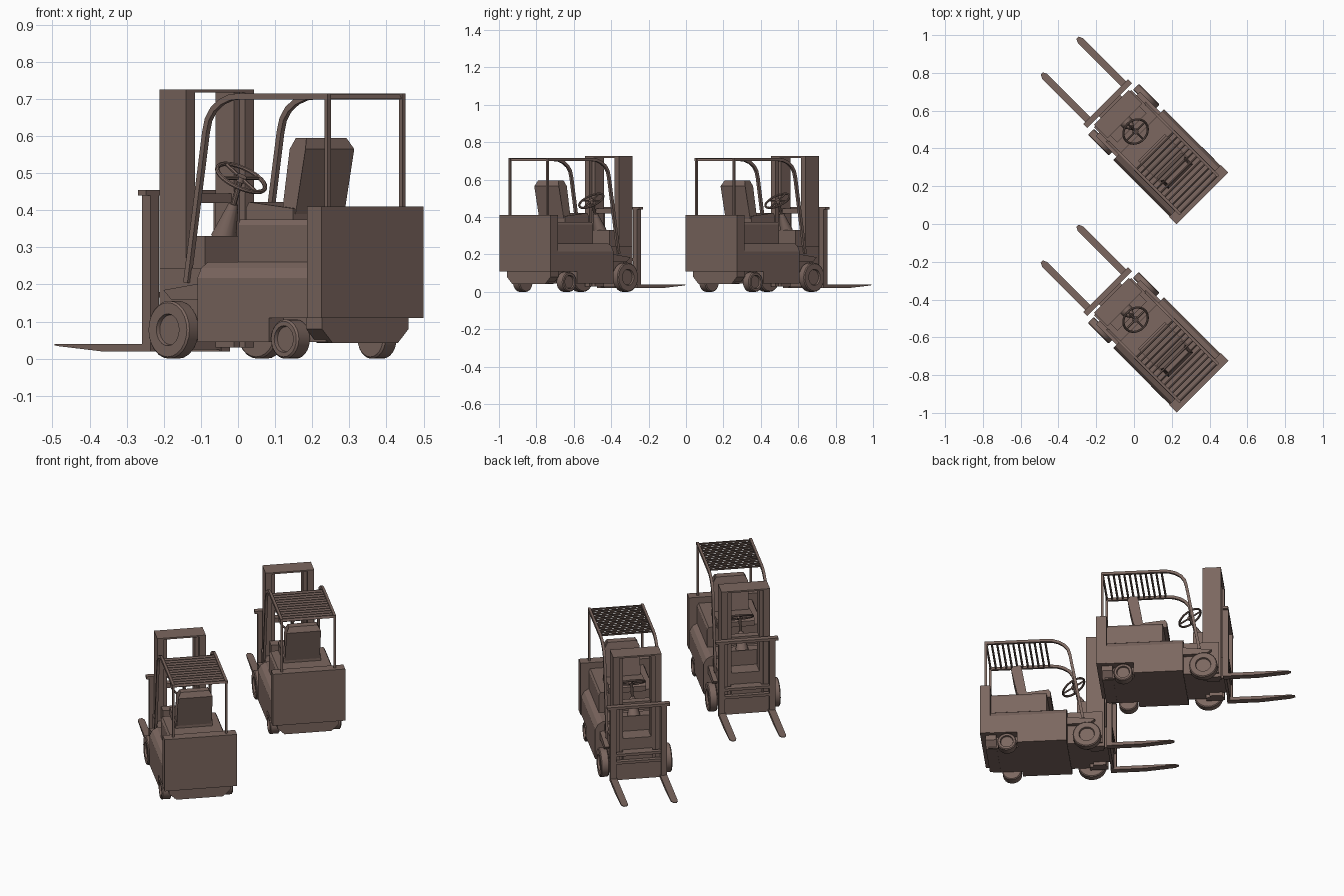
import bpy, bmesh, math
from mathutils import Matrix, Vector

if "Cube" in bpy.data.objects:
    bpy.data.objects.remove(bpy.data.objects["Cube"])

# One truck is built facing +y (x across, y forward), then turned 45 degrees and copied.
parts = []
paint = bpy.data.materials.new("brown_paint")
paint.diffuse_color = (0.2, 0.135, 0.115, 1)
paint.use_nodes = True
paint.node_tree.nodes["Principled BSDF"].inputs["Base Color"].default_value = paint.diffuse_color


def finish(name, bm):
    bmesh.ops.remove_doubles(bm, verts=bm.verts, dist=1e-5)
    bmesh.ops.recalc_face_normals(bm, faces=bm.faces)
    me = bpy.data.meshes.new(name)
    bm.to_mesh(me)
    bm.free()
    me.materials.append(paint)
    ob = bpy.data.objects.new(name, me)
    bpy.context.collection.objects.link(ob)
    parts.append(ob)
    return ob


def prism(name, profile, a, b, axis="x"):
    """Extrude a (y,z) profile along x, or an (x,z) profile along y."""
    bm = bmesh.new()
    put = (lambda p, t: (t, p[0], p[1])) if axis == "x" else (lambda p, t: (p[0], t, p[1]))
    face = bm.faces.new([bm.verts.new(put(p, a)) for p in profile])
    ext = bmesh.ops.extrude_face_region(bm, geom=[face])
    d = (b - a, 0, 0) if axis == "x" else (0, b - a, 0)
    bmesh.ops.translate(bm, vec=d, verts=[g for g in ext["geom"] if isinstance(g, bmesh.types.BMVert)])
    return finish(name, bm)


def box(name, x, y, z):
    return prism(name, [(y[0], z[0]), (y[1], z[0]), (y[1], z[1]), (y[0], z[1])], *x)


def lathe(name, profile, origin, axis, n=24):
    """Spin (distance along axis, radius) points around an axis."""
    bm = bmesh.new()
    axis = Vector(axis).normalized()
    side = axis.orthogonal().normalized()
    vs = [bm.verts.new(Vector(origin) + axis * h + side * r) for h, r in profile]
    es = [bm.edges.new(e) for e in zip(vs, vs[1:])]
    bmesh.ops.spin(bm, geom=vs + es, cent=origin, axis=axis, angle=2 * math.pi, steps=n)
    ob = finish(name, bm)
    for p in ob.data.polygons:
        p.use_smooth = True
    ob.data.set_sharp_from_angle(angle=math.radians(35))
    return ob


def ribbon(path, t):
    """Thicken a (y,z) path into a closed outline."""
    pts = [Vector(p) for p in path]
    up, dn = [], []
    for i, p in enumerate(pts):
        d = (pts[min(i + 1, len(pts) - 1)] - pts[max(i - 1, 0)]).normalized()
        n = Vector((-d.y, d.x)) * t / 2
        up.append(p + n)
        dn.append(p - n)
    return up + dn[::-1]


# Body with sloped sills, undercut at the rear wheels
def section(bottom):
    half = [(0.19, bottom), (0.19, 0.217), (0.175, 0.245), (0.15, 0.26)]
    return half + [(-x, z) for x, z in reversed(half)]


prism("body_middle", section(0.045), -0.308, -0.035, "y")
prism("body_rear", section(0.11), -0.46, -0.308, "y")
box("counterweight", (-0.194, 0.194), (-0.513, -0.456), (0.11, 0.41))
box("rear_chassis", (-0.135, 0.135), (-0.47, -0.3), (0.045, 0.112))
prism("rear_bumper", [(-0.165, 0.112), (-0.165, 0.08), (-0.125, 0.043), (0.125, 0.043),
                      (0.165, 0.08), (0.165, 0.112)], -0.485, -0.425, "y")
box("front_chassis", (-0.14, 0.14), (-0.04, 0.16), (0.05, 0.245))
box("cowl", (-0.11, 0.11), (0.015, 0.07), (0.24, 0.33))

# Engine hood under the seat
prism("hood", [(-0.15, 0.25), (0.15, 0.25), (0.15, 0.36), (0.142, 0.375), (-0.142, 0.375),
               (-0.15, 0.36)], -0.457, -0.15, "y")

# Seat
prism("seat_cushion", [(-0.31, 0.375), (-0.13, 0.375), (-0.13, 0.405), (-0.142, 0.422), (-0.31, 0.405)], -0.1, 0.1)
back = prism("seat_back", [(-0.26, 0.39), (-0.29, 0.565), (-0.297, 0.595), (-0.337, 0.595),
                           (-0.35, 0.565), (-0.312, 0.39)], -0.093, 0.093)
for v in back.data.vertices:
    if v.co.z > 0.58:
        v.co.x *= 0.82

# Steering column and wheel
hub = Vector((0, -0.012, 0.487))
tilt = Vector((0, -math.sin(math.radians(33)), math.cos(math.radians(33))))
foot = Vector((0, 0.055, 0.325))
lathe("steering_boot", [(0, 0), (0, 0.035), (0.1, 0.013), (0.1, 0)], foot, hub - foot, 12)
lathe("steering_column", [(0, 0), (0, 0.008), (0.172, 0.008), (0.172, 0)], foot, hub - foot, 10)
lathe("steering_hub", [(-0.008, 0), (-0.008, 0.016), (0.006, 0.014), (0.006, 0)], hub, tilt, 12)
rim = [(0.006 * math.sin(a * math.pi / 4), 0.07 + 0.006 * math.cos(a * math.pi / 4)) for a in range(9)]
lathe("steering_rim", rim, hub, tilt, 32)
for i in range(4):
    d = Matrix.Rotation(i * math.pi / 2, 3, tilt) @ Vector((1, 0, 0))
    lathe("steering_spoke", [(0, 0.005), (0.07, 0.005)], hub, d, 6)

# Wheels with recessed hubs, fenders, guard rails, mast rails, forks on both sides
guard = [(-0.49, 0.707), (-0.15, 0.707), (-0.115, 0.704), (-0.08, 0.692), (-0.05, 0.672),
         (-0.03, 0.645), (-0.02, 0.61), (0.052, 0.205)]
for s in (-1, 1):
    for label, y, r, w, h in (("front", 0.077, 0.078, 0.045, 0.043), ("rear", -0.365, 0.053, 0.052, 0.036)):
        lathe(label + "_wheel", [(-w, 0), (-w, r - 0.005), (-w + 0.005, r), (-0.005, r), (0, r - 0.005),
                                 (0, h), (-0.01, h * 0.93), (-0.01, 0)], (s * 0.191, y, r), (s, 0, 0))
    prism("fender", [(-0.036, 0.16), (0.09, 0.16), (0.12, 0.185), (-0.036, 0.205)], s * 0.13, s * 0.165)
    prism("guard_rail", ribbon(guard, 0.016), s * 0.135, s * 0.149)
    box("guard_rear_post", (s * 0.136, s * 0.148), (-0.49, -0.478), (0.4, 0.71))
    box("mast_outer_rail", (s * 0.095, s * 0.13), (0.069, 0.17), (0.03, 0.722))
    box("mast_inner_rail", (s * 0.075, s * 0.096), (0.09, 0.16), (0.03, 0.718))
    box("carriage_upright", (s * 0.12, s * 0.152), (0.182, 0.213), (0.02, 0.445))
    # Fork blade: side profile tapers, tip narrows in plan
    fork = prism("fork", [(0.185, 0.02), (0.37, 0.02), (0.535, 0.034), (0.557, 0.036), (0.557, 0.039),
                          (0.535, 0.039), (0.185, 0.039)], s * 0.115, s * 0.152)
    for v in fork.data.vertices:
        if v.co.y > 0.55:
            v.co.x = s * 0.1335 + (v.co.x - s * 0.1335) * 0.45

# Overhead slats
for i in range(12):
    y = -0.482 + i * 0.0295
    prism("guard_slat", [(y - 0.005, 0.7), (y, 0.7), (y + 0.005, 0.713), (y, 0.713)], -0.14, 0.14)

# Mast cross members and carriage
box("mast_top_plate", (-0.13, 0.13), (0.069, 0.17), (0.717, 0.726))
box("mast_middle_bar", (-0.1, 0.1), (0.1, 0.14), (0.42, 0.445))
box("carriage_top_bar", (-0.168, 0.168), (0.182, 0.213), (0.44, 0.455))
box("carriage_middle_bar", (-0.15, 0.15), (0.185, 0.21), (0.165, 0.18))
box("carriage_panel", (-0.15, 0.15), (0.185, 0.2), (0.025, 0.135))
box("carriage_panel_bar", (-0.15, 0.15), (0.185, 0.21), (0.12, 0.135))
box("carriage_mount", (-0.08, 0.08), (0.155, 0.187), (0.05, 0.18))

# Place the two trucks
turn = Matrix.Rotation(math.radians(45), 4, "Z")
for ob in list(parts):
    twin = ob.copy()
    bpy.context.collection.objects.link(twin)
    ob.matrix_world = Matrix.Translation((0, -0.498, 0)) @ turn
    twin.matrix_world = Matrix.Translation((0, 0.498, 0)) @ turn
